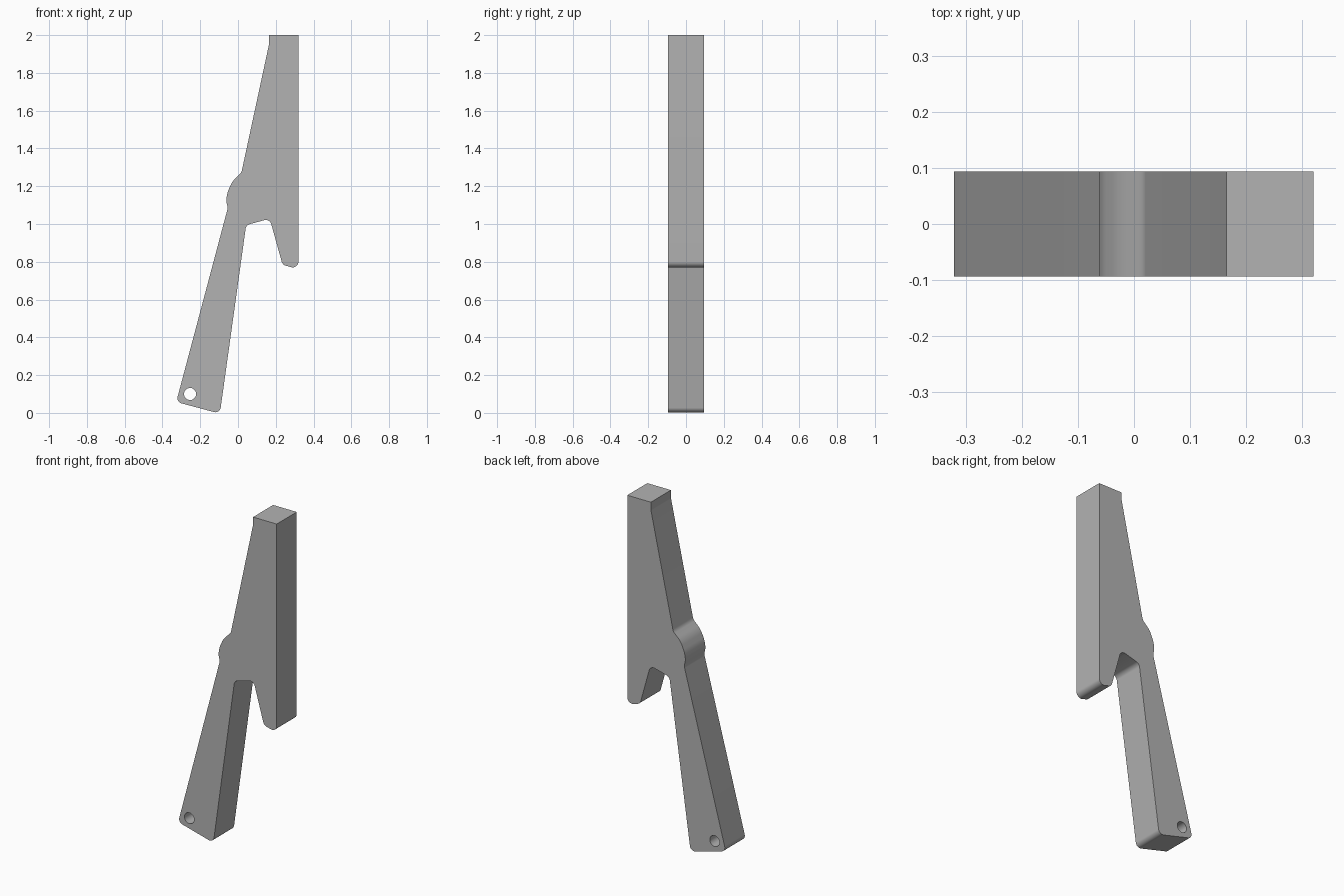
import bpy, bmesh, math
from mathutils import Vector

cube = bpy.data.objects.get("Cube")
if cube:
    bpy.data.objects.remove(cube)

HALF = 0.094  # half thickness

grey = bpy.data.materials.new("plain_grey")
grey.use_nodes = True
grey.diffuse_color = (0.45, 0.45, 0.45, 1)
grey.node_tree.nodes["Principled BSDF"].inputs["Base Color"].default_value = (0.45, 0.45, 0.45, 1)


def rounded(corners, steps=8):
    """Outline from (x, z, fillet radius) corners."""
    pts = []
    for i, (x, z, r) in enumerate(corners):
        p = Vector((x, z))
        if r == 0:
            pts.append(p)
            continue
        a = (Vector(corners[i - 1][:2]) - p).normalized()
        b = (Vector(corners[(i + 1) % len(corners)][:2]) - p).normalized()
        half = a.angle(b) / 2
        centre = p + (a + b).normalized() * r / math.sin(half)
        start = p + a * r / math.tan(half) - centre
        end = p + b * r / math.tan(half) - centre
        for k in range(steps + 1):
            t = k / steps
            pts.append(centre + start.lerp(end, t).normalized() * r)
    return pts


def add_loop(bm, pts):
    vs = [bm.verts.new((p[0], -HALF, p[1])) for p in pts]
    return [bm.edges.new((v, vs[(i + 1) % len(vs)])) for i, v in enumerate(vs)]


# Side profile: upper blade, knuckle bulge, long leg, notch and short prong
profile = rounded([
    (0.165, 2.0, 0), (0.165, 1.955, 0.05),
    (0.018, 1.272, 0.04), (-0.03, 1.226, 0.12), (-0.055, 1.17, 0.12),
    (-0.063, 1.125, 0.08), (-0.054, 1.085, 0.05),
    (-0.327, 0.058, 0.028), (-0.096, -0.004, 0.028),
    (0.043, 0.994, 0.03), (0.168, 1.028, 0.03),
    (0.236, 0.784, 0.03), (0.32, 0.761, 0.03), (0.32, 2.0, 0),
])
hole = [(-0.254 + 0.032 * math.cos(k * math.tau / 32),
         0.1 + 0.032 * math.sin(k * math.tau / 32)) for k in range(32)]

# Fill the profile around the hole and extrude it through the thickness
bm = bmesh.new()
edges = add_loop(bm, profile) + add_loop(bm, hole)
bmesh.ops.triangle_fill(bm, edges=edges, use_beauty=True)
res = bmesh.ops.extrude_face_region(bm, geom=bm.faces[:], use_keep_orig=True)
moved = [g for g in res["geom"] if isinstance(g, bmesh.types.BMVert)]
bmesh.ops.translate(bm, verts=moved, vec=(0, 2 * HALF, 0))
bmesh.ops.recalc_face_normals(bm, faces=bm.faces[:])
mesh = bpy.data.meshes.new("forked_bracket")
bm.to_mesh(mesh)
bm.free()
mesh.materials.append(grey)
body = bpy.data.objects.new("forked_bracket", mesh)
bpy.context.collection.objects.link(body)

# Smooth fillets, sharp edges
bpy.ops.object.select_all(action='DESELECT')
body.select_set(True)
bpy.context.view_layer.objects.active = body
bpy.ops.object.shade_smooth_by_angle(angle=math.radians(30))
